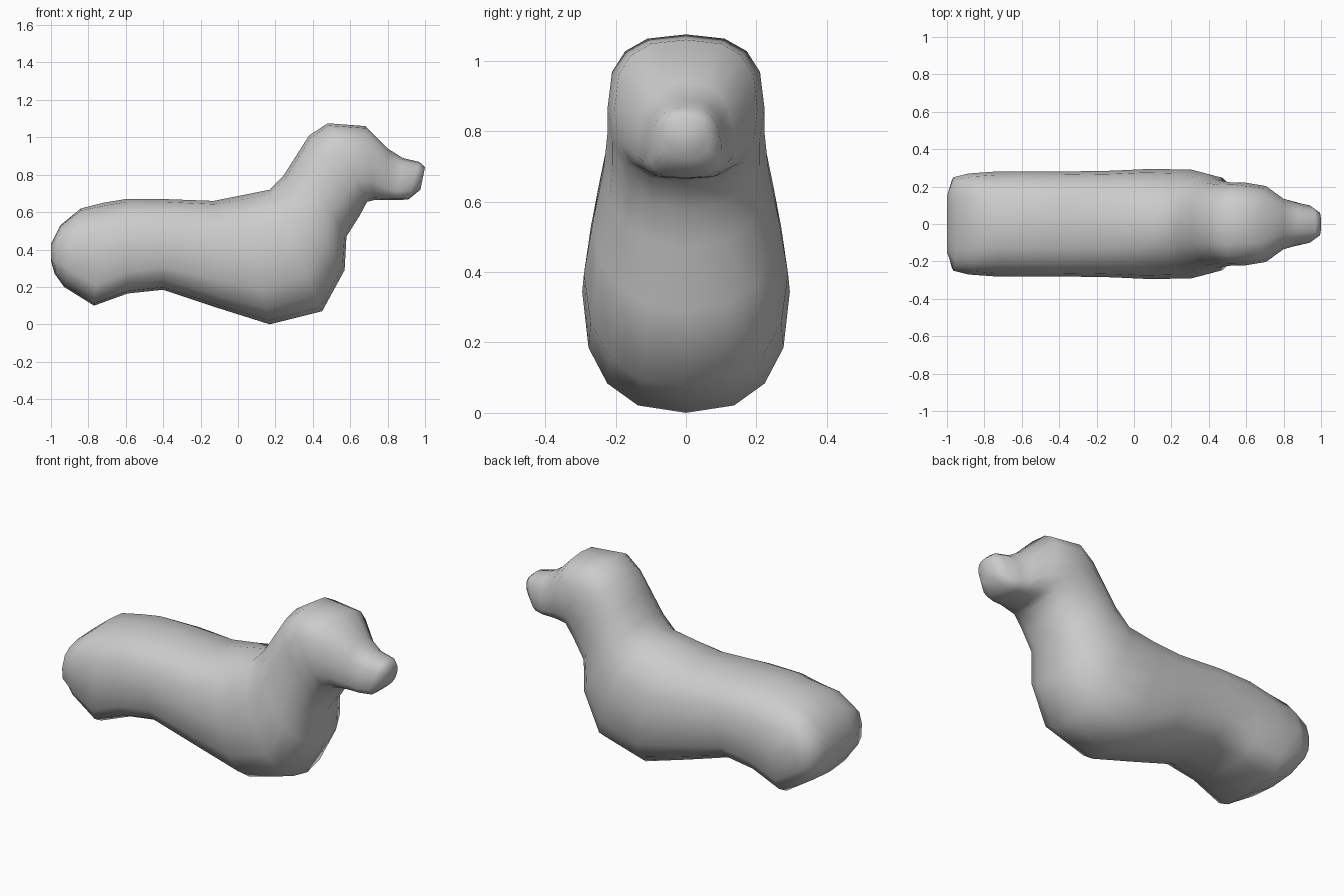
import bpy, bmesh
from math import sin, cos, pi

SIDES = 16

# Each ring: top x, top z, bottom x, bottom z, half width, upper squareness, lower squareness, bottom flare
rings = [
    (-1.00, .43, -1.00, .34, .15, 2.5, 2.5, 0),     # rump
    (-.95, .53, -.98, .27, .25, 3.0, 3.0, 0),
    (-.84, .62, -.93, .20, .27, 2.6, 3.2, 0),
    (-.72, .65, -.77, .10, .28, 2.5, 3.8, 0),       # haunch
    (-.60, .67, -.59, .165, .28, 2.5, 3.2, 0),
    (-.40, .67, -.40, .185, .28, 2.5, 2.8, 0),      # belly
    (-.13, .66, -.10, .085, .285, 2.5, 2.6, 0),
    (.02, .69, .17, .00, .295, 2.3, 2.5, 0),        # shoulders
    (.17, .72, .45, .07, .29, 2.2, 2.3, 0),         # chest
    (.24, .79, .57, .29, .265, 2.3, 2.2, 0),
    (.31, .90, .58, .47, .235, 2.4, 2.2, 0),        # neck
    (.38, 1.01, .65, .58, .223, 2.5, 2.3, 0),
    (.48, 1.075, .69, .655, .223, 2.7, 2.4, 0),     # skull
    (.68, 1.06, .73, .665, .203, 2.7, 2.6, 0),
    (.80, .94, .80, .665, .135, 2.4, 3.2, .08),     # muzzle
    (.88, .89, .85, .665, .115, 2.5, 3.5, .15),
    (.97, .868, .91, .667, .10, 2.8, 3.2, .12),
    (1.00, .84, .975, .72, .065, 2.5, 2.5, 0),      # nose
]


def spow(v, e):
    return (1 if v >= 0 else -1) * abs(v) ** e


def add_ring(bm, tx, tz, bx, bz, w, n_up, n_low, flare):
    verts = []
    for i in range(SIDES):
        a = 2 * pi * i / SIDES
        e = 2 / (n_up if cos(a) >= 0 else n_low)
        c, s = spow(cos(a), e), spow(sin(a), e)
        t = (1 + c) / 2
        verts.append(bm.verts.new((bx + (tx - bx) * t,
                                   w * s * (1 - flare * c),
                                   bz + (tz - bz) * t)))
    return verts


# Torso, neck and head as one continuous skin
bm = bmesh.new()
loops = [add_ring(bm, *r) for r in rings]
for a, b in zip(loops, loops[1:]):
    for i in range(SIDES):
        j = (i + 1) % SIDES
        bm.faces.new((a[i], a[j], b[j], b[i]))
bm.faces.new(loops[0])
bm.faces.new(loops[-1][::-1])
bmesh.ops.recalc_face_normals(bm, faces=bm.faces)

mesh = bpy.data.meshes.new("dog_torso_and_head")
bm.to_mesh(mesh)
bm.free()
dog = bpy.data.objects.new("dog_torso_and_head", mesh)
bpy.context.collection.objects.link(dog)
mesh.polygons.foreach_set("use_smooth", [True] * len(mesh.polygons))
mesh.update()
